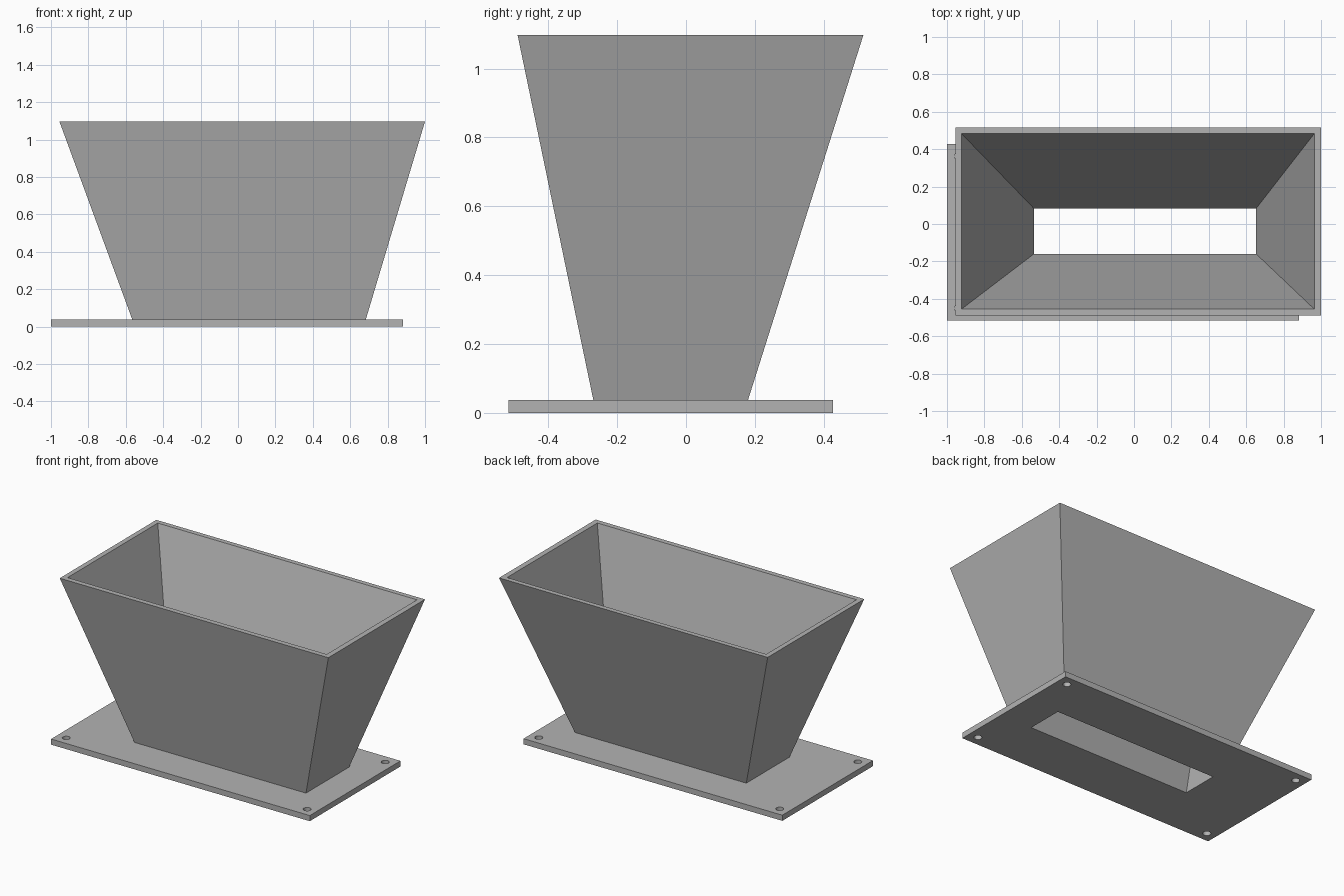
import bpy
import bmesh
from mathutils import Vector

old = bpy.data.objects.get("Cube")
if old:
    bpy.data.objects.remove(old, do_unlink=True)

PLATE_TOP, RIM = 0.037, 1.097

grey = bpy.data.materials.new("plain grey")
grey.use_nodes = True
grey.diffuse_color = (0.45, 0.45, 0.45, 1)
grey.node_tree.nodes["Principled BSDF"].inputs["Base Color"].default_value = grey.diffuse_color


def make_object(name, bm):
    bmesh.ops.recalc_face_normals(bm, faces=bm.faces)
    mesh = bpy.data.meshes.new(name)
    bm.to_mesh(mesh)
    bm.free()
    mesh.materials.append(grey)
    obj = bpy.data.objects.new(name, mesh)
    bpy.context.collection.objects.link(obj)
    return obj


def ring(rect, z):
    x0, x1, y0, y1 = rect
    return [Vector(p) for p in ((x0, y0, z), (x1, y0, z), (x1, y1, z), (x0, y1, z))]


def frustum(name, low, high, extend=0.0):
    """Solid between two rectangles, optionally stretched along its slopes."""
    bm = bmesh.new()
    bottom = [bm.verts.new(a.lerp(b, -extend)) for a, b in zip(low, high)]
    top = [bm.verts.new(a.lerp(b, 1 + extend)) for a, b in zip(low, high)]
    bm.faces.new(bottom)
    bm.faces.new(top)
    for i in range(4):
        j = (i + 1) % 4
        bm.faces.new((bottom[i], bottom[j], top[j], top[i]))
    return make_object(name, bm)


def cut(obj, cutter):
    mod = obj.modifiers.new("opening", 'BOOLEAN')
    mod.operation = 'DIFFERENCE'
    mod.solver = 'EXACT'
    mod.object = cutter


# Base plate and the off-centre tapered hopper
plate_rect = (-1.0, 0.883, -0.515, 0.427)
plate = frustum("base_plate", ring(plate_rect, 0), ring(plate_rect, PLATE_TOP))
hopper = frustum("hopper",
                 ring((-0.565, 0.683, -0.269, 0.18), PLATE_TOP),
                 ring((-0.955, 1.0, -0.489, 0.515), RIM))

# Tapered opening through both parts
opening = frustum("opening_cutter",
                  ring((-0.535, 0.653, -0.16, 0.083), 0),
                  ring((-0.922, 0.964, -0.455, 0.483), RIM), extend=0.05)
cut(hopper, opening)
cut(plate, opening)

# Four bolt holes near the plate corners
bm = bmesh.new()
inset = 0.065
x0, x1, y0, y1 = plate_rect
for x in (x0 + inset, x1 - inset):
    for y in (y0 + inset, y1 - inset):
        made = bmesh.ops.create_cone(bm, cap_ends=True, segments=24,
                                     radius1=0.024, radius2=0.024, depth=0.2)
        bmesh.ops.translate(bm, verts=made["verts"], vec=(x, y, 0))
bolts = make_object("bolt_hole_cutter", bm)
cut(plate, bolts)

# Bake the cuts, then drop the cutters
graph = bpy.context.evaluated_depsgraph_get()
baked = {o: bpy.data.meshes.new_from_object(o.evaluated_get(graph)) for o in (plate, hopper)}
for obj, mesh in baked.items():
    obj.modifiers.clear()
    obj.data = mesh
for cutter in (opening, bolts):
    bpy.data.objects.remove(cutter, do_unlink=True)
